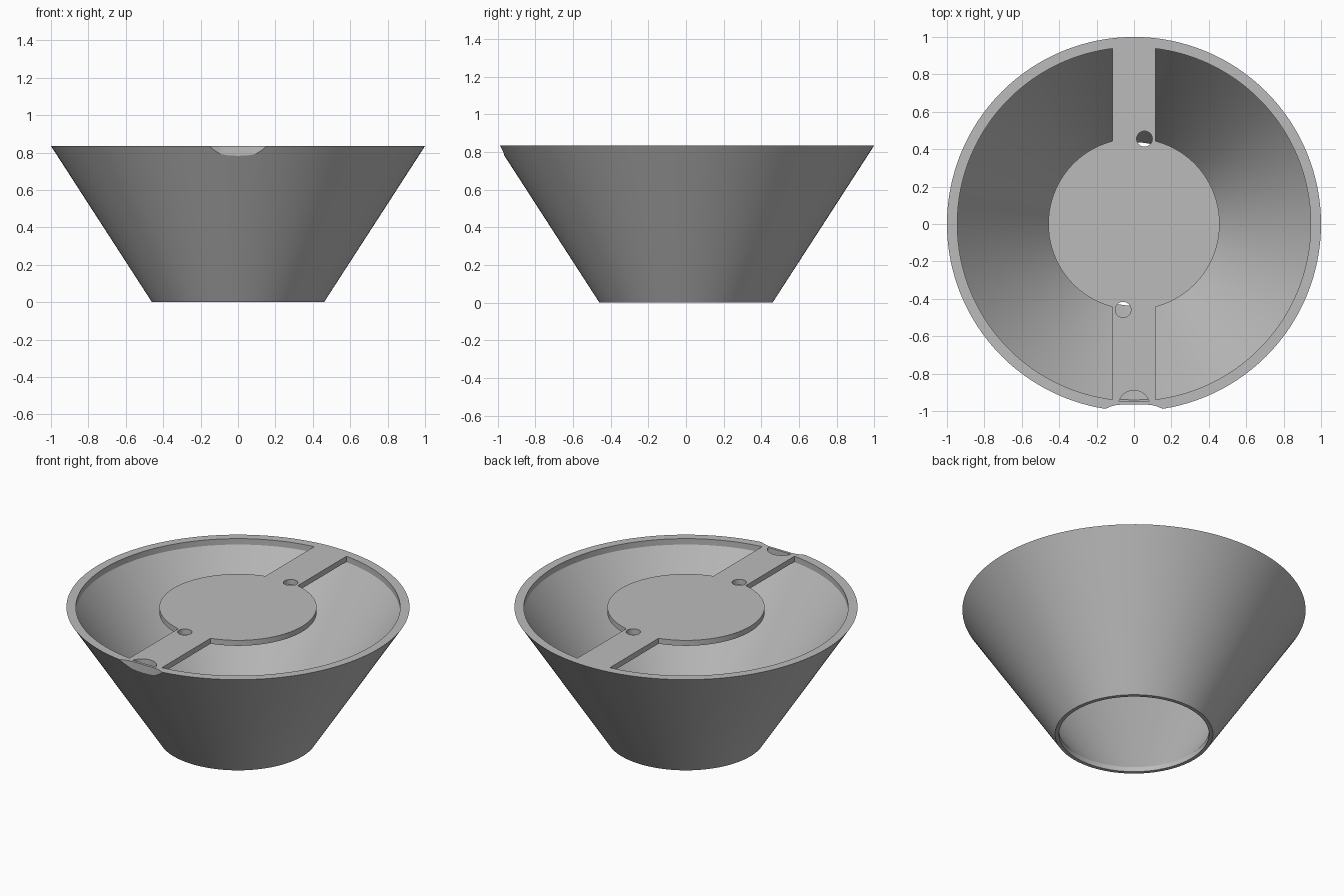
import bpy
import bmesh
from math import sin, cos, asin, pi

HEIGHT, RIM, BASE = 0.835, 1.0, 0.46
LIP, OPENING, PLATE = 0.945, 0.437, 0.035
BAR, DISC, SEGMENTS = 0.115, 0.458, 128

if "Cube" in bpy.data.objects:
    bpy.data.objects.remove(bpy.data.objects["Cube"])

grey = bpy.data.materials.new("plain grey")
grey.use_nodes = True
colour = (0.5, 0.5, 0.5, 1)
grey.diffuse_color = colour
grey.node_tree.nodes["Principled BSDF"].inputs["Base Color"].default_value = colour


def finish(name, bm):
    bmesh.ops.recalc_face_normals(bm, faces=bm.faces)
    mesh = bpy.data.meshes.new(name)
    bm.to_mesh(mesh)
    bm.free()
    mesh.materials.append(grey)
    obj = bpy.data.objects.new(name, mesh)
    bpy.context.collection.objects.link(obj)
    return obj


def revolve(name, profile):
    """Turn a closed (radius, height) profile around z."""
    bm = bmesh.new()
    rings = [[bm.verts.new((r * cos(2 * pi * i / SEGMENTS), r * sin(2 * pi * i / SEGMENTS), z))
              for i in range(SEGMENTS)] for r, z in profile]
    for a, b in zip(rings, rings[1:] + rings[:1]):
        for i in range(SEGMENTS):
            j = (i + 1) % SEGMENTS
            bm.faces.new((a[i], a[j], b[j], b[i]))
    return finish(name, bm)


def prism(name, outline, bottom, top):
    """Extrude a closed (x, y) outline from bottom to top."""
    bm = bmesh.new()
    face = bm.faces.new([bm.verts.new((x, y, bottom)) for x, y in outline])
    grown = bmesh.ops.extrude_face_region(bm, geom=[face])["geom"]
    moved = [v for v in grown if isinstance(v, bmesh.types.BMVert)]
    bmesh.ops.translate(bm, verts=moved, vec=(0, 0, top - bottom))
    return finish(name, bm)


def arc(radius, start, end, steps, centre=(0, 0)):
    return [(centre[0] + radius * cos(start + (end - start) * i / steps),
             centre[1] + radius * sin(start + (end - start) * i / steps))
            for i in range(steps + 1)]


def combine(target, tool, operation):
    mod = target.modifiers.new(operation.title(), "BOOLEAN")
    mod.operation, mod.solver, mod.object = operation, "EXACT", tool
    bpy.context.view_layer.objects.active = target
    bpy.ops.object.modifier_apply(modifier=mod.name)
    bpy.data.objects.remove(tool)


# Hollow cone wall with a straight lip at the rim and at the lower opening
bowl = revolve("conical_bowl", [
    (BASE, 0), (RIM, HEIGHT), (LIP, HEIGHT), (LIP, HEIGHT - 0.038),
    (OPENING, 0.03), (OPENING, 0)])

# Central disc and the bar that carries it, one flat plate flush with the rim
reach = 0.965
a, b = asin(BAR / DISC), asin(BAR / reach)
half = (arc(DISC, -pi / 2 + a, pi / 2 - a, 48)
        + arc(reach, pi / 2 - b, pi / 2 + b, 10))
plate = prism("disc_and_bar", half + [(-x, -y) for x, y in half],
              HEIGHT - PLATE, HEIGHT)
combine(bowl, plate, "UNION")

# Two round holes where the disc meets the bar
for centre in ((0.056, 0.455), (-0.058, -0.458)):
    hole = prism("hole_cutter", arc(0.042, 0, 2 * pi * 31 / 32, 31, centre), 0.7, 0.95)
    combine(bowl, hole, "DIFFERENCE")

# Shallow flattened notch on the front of the rim
side = [(0.07, -0.966), (0.095, -0.968), (0.125, -0.976), (0.155, -0.989), (0.18, -1.1)]
notch = prism("notch_cutter", [(-x, y) for x, y in reversed(side)] + side, 0.6, 0.95)
combine(bowl, notch, "DIFFERENCE")

# Half-round pocket behind the notch
dip = asin(0.025 / 0.085)
pocket = prism("pocket_cutter", arc(0.085, dip, pi - dip, 24, (0, -0.975)),
               HEIGHT - 0.045, 0.95)
combine(bowl, pocket, "DIFFERENCE")

# Smooth curved walls, crisp corners
bpy.ops.object.select_all(action="DESELECT")
bowl.select_set(True)
bpy.context.view_layer.objects.active = bowl
bpy.ops.object.shade_smooth_by_angle(angle=pi / 8)
